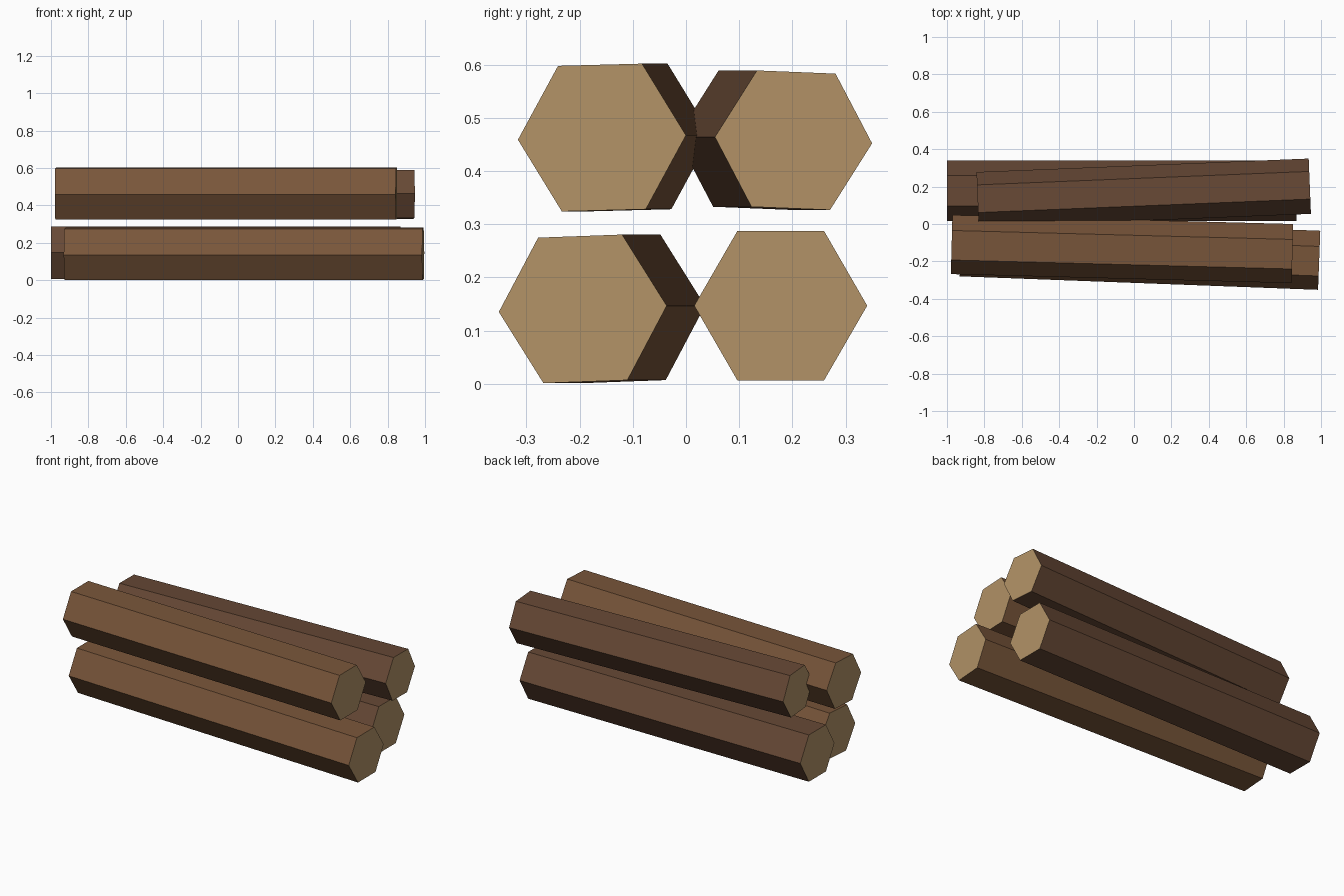
import bpy
import math
from mathutils import Matrix, Vector

if "Cube" in bpy.data.objects:
    bpy.data.objects.remove(bpy.data.objects["Cube"])


def material(name, color):
    m = bpy.data.materials.new(name)
    m.diffuse_color = (*color, 1)
    m.use_nodes = True
    m.node_tree.nodes["Principled BSDF"].inputs["Base Color"].default_value = m.diffuse_color
    return m


bark_light = material("light_bark", (0.19, 0.092, 0.042))
bark_dark = material("dark_bark", (0.135, 0.066, 0.036))
cut_wood = material("cut_wood", (0.45, 0.29, 0.135))


# One six-sided log running between two end centres, rolled about its axis
def log(name, x0, y0, x1, y1, z, radius, roll, bark):
    a, b = Vector((x0, y0, z)), Vector((x1, y1, z))
    bpy.ops.mesh.primitive_cylinder_add(vertices=6, radius=radius, depth=(b - a).length)
    o = bpy.context.object
    o.name = name
    # Lay the cylinder along x with corners pointing to the sides (y)
    o.data.transform(Matrix.Rotation(math.radians(roll), 4, 'X')
                     @ Matrix.Rotation(math.pi / 2, 4, 'Y'))
    o.location = (a + b) / 2
    o.rotation_euler = (0, 0, math.atan2(y1 - y0, x1 - x0))
    # Bark on the sides, pale wood on the two cut ends
    o.data.materials.append(bark)
    o.data.materials.append(cut_wood)
    for p in o.data.polygons:
        p.material_index = 1 if abs(p.normal.x) > 0.9 else 0


# Bottom layer
log("bottom_front_log", -0.926, -0.122, 0.99, -0.194, 0.141, 0.158, 2.1, bark_light)
log("bottom_back_log", -1.0, 0.178, 0.87, 0.178, 0.147, 0.1625, 0, bark_dark)
# Top layer
log("top_front_log", -0.975, -0.110, 0.847, -0.158, 0.463, 0.158, 1.5, bark_light)
log("top_back_log", -0.836, 0.130, 0.940, 0.202, 0.458, 0.148, -2.3, bark_dark)
